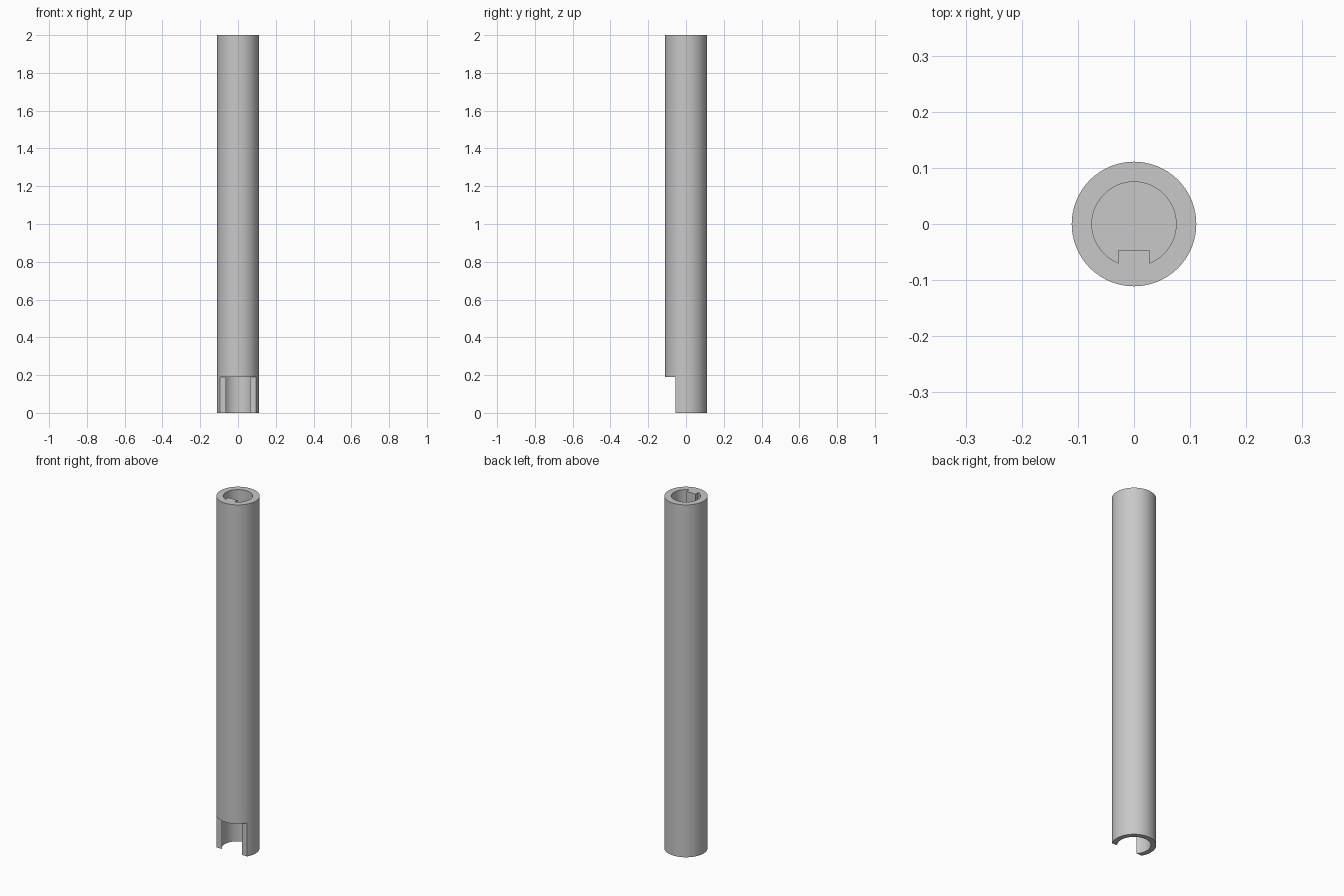
import bpy
import bmesh
from math import asin, cos, sin, pi, radians

HEIGHT = 2.0
OUTER_R = 0.111
BORE_R = 0.075       # keyed bore in the upper end
SOCKET_R = 0.084     # round socket in the lower end
KEY_HALF, KEY_Y = 0.028, -0.046
NOTCH_Y, NOTCH_TOP = -0.055, 0.19
BORE_FLOOR = 1.6

if "Cube" in bpy.data.objects:
    bpy.data.objects.remove(bpy.data.objects["Cube"], do_unlink=True)

grey = bpy.data.materials.new("plain grey")
grey.use_nodes = True
colour = (0.58, 0.58, 0.58, 1)
grey.diffuse_color = colour
grey.node_tree.nodes["Principled BSDF"].inputs["Base Color"].default_value = colour


def prism(name, outline, z0, z1):
    """Extrude a counter-clockwise outline from z0 to z1."""
    bm = bmesh.new()
    base = bm.faces.new([bm.verts.new((x, y, z0)) for x, y in outline])
    top = bmesh.ops.extrude_face_region(bm, geom=[base])["geom"]
    verts = [v for v in top if isinstance(v, bmesh.types.BMVert)]
    bmesh.ops.translate(bm, verts=verts, vec=(0, 0, z1 - z0))
    bmesh.ops.recalc_face_normals(bm, faces=bm.faces)
    mesh = bpy.data.meshes.new(name)
    bm.to_mesh(mesh)
    bm.free()
    mesh.materials.append(grey)
    obj = bpy.data.objects.new(name, mesh)
    bpy.context.collection.objects.link(obj)
    return obj


def arc(radius, start, end, steps):
    angles = [start + (end - start) * i / steps for i in range(steps + 1)]
    return [(radius * cos(a), radius * sin(a)) for a in angles]


def circle(radius, steps=96):
    return arc(radius, 0, 2 * pi, steps)[:-1]


def cut(target, cutter):
    """Subtract the cutter, then discard it."""
    cutter.hide_render = True
    mod = target.modifiers.new("cut", "BOOLEAN")
    mod.operation = "DIFFERENCE"
    mod.solver = "EXACT"
    mod.object = cutter
    bpy.context.view_layer.objects.active = target
    bpy.ops.object.modifier_apply(modifier=mod.name)
    bpy.data.objects.remove(cutter, do_unlink=True)


# Main shaft
tube = prism("tube", circle(OUTER_R), 0, HEIGHT)

# Upper bore, with a rectangular key along its front wall
gap = asin(KEY_HALF / BORE_R)
keyed = arc(BORE_R, -pi / 2 + gap, 1.5 * pi - gap, 88)
keyed += [(-KEY_HALF, KEY_Y), (KEY_HALF, KEY_Y)]
cut(tube, prism("bore_cutter", keyed, BORE_FLOOR, HEIGHT + 0.1))

# Lower socket
cut(tube, prism("socket_cutter", circle(SOCKET_R), -0.1, NOTCH_TOP))

# Open front of the socket
notch = [(-0.2, -0.2), (0.2, -0.2), (0.2, NOTCH_Y), (-0.2, NOTCH_Y)]
cut(tube, prism("notch_cutter", notch, -0.2, NOTCH_TOP))

bpy.ops.object.select_all(action="DESELECT")
tube.select_set(True)
bpy.context.view_layer.objects.active = tube
bpy.ops.object.shade_smooth_by_angle(angle=radians(30))
